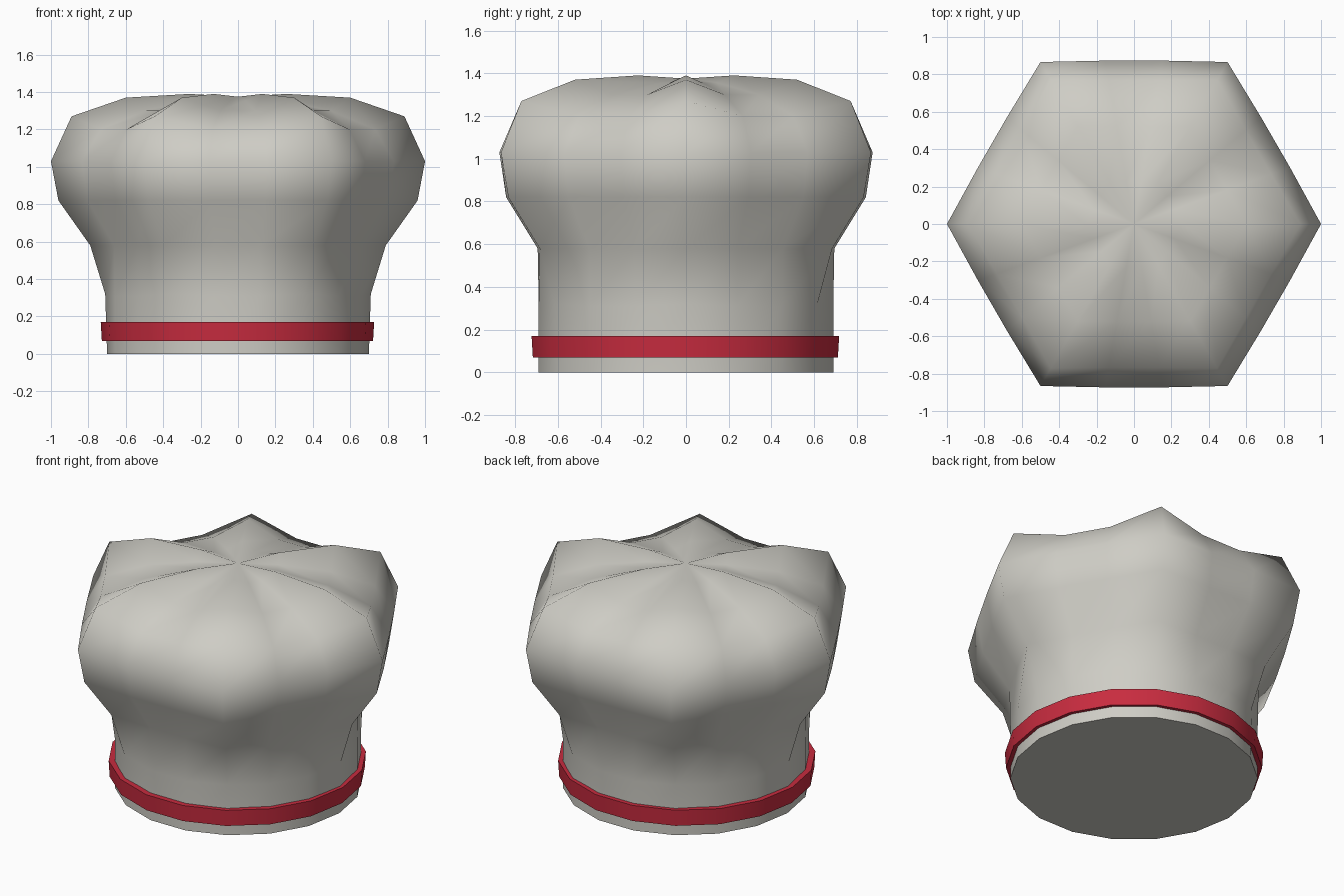
import bpy, bmesh, math

if "Cube" in bpy.data.objects:
    bpy.data.objects.remove(bpy.data.objects["Cube"])

SIDES = 18  # three columns per puffed lobe, six lobes


def material(name, rgb):
    m = bpy.data.materials.new(name)
    m.diffuse_color = (*rgb, 1)
    m.use_nodes = True
    m.node_tree.nodes["Principled BSDF"].inputs["Base Color"].default_value = m.diffuse_color
    return m


def add_object(name, bm, mat, angle):
    bmesh.ops.recalc_face_normals(bm, faces=bm.faces)
    me = bpy.data.meshes.new(name)
    bm.to_mesh(me)
    bm.free()
    me.materials.append(mat)
    ob = bpy.data.objects.new(name, me)
    bpy.context.collection.objects.link(ob)
    bpy.ops.object.select_all(action='DESELECT')
    bpy.context.view_layer.objects.active = ob
    ob.select_set(True)
    bpy.ops.object.shade_smooth_by_angle(angle=math.radians(angle))
    return ob


def ring(bm, ridge, valley, cx=0, cy=0):
    """Ring of vertices; every third one follows the ridge profile."""
    verts = []
    for i in range(SIDES):
        r, z = ridge if i % 3 == 0 else valley
        a = 2 * math.pi * i / SIDES
        verts.append(bm.verts.new((cx + r * math.cos(a), cy + r * math.sin(a), z)))
    return verts


def bridge(bm, a, b):
    for i in range(SIDES):
        j = (i + 1) % SIDES
        bm.faces.new((a[i], a[j], b[j], b[i]))


cloth = material("off_white_cloth", (0.62, 0.61, 0.56))
red = material("red_band", (0.58, 0.025, 0.05))

# Puffed hat: (radius, height) of lobe ridges and of the folds between them
profile = [
    ((0.70, 0.00), (0.70, 0.00)),
    ((0.71, 0.32), (0.70, 0.31)),
    ((0.79, 0.58), (0.705, 0.58)),
    ((0.96, 0.82), (0.855, 0.82)),
    ((1.00, 1.03), (0.887, 1.03)),
    ((0.89, 1.27), (0.78, 1.20)),
    ((0.60, 1.37), (0.53, 1.30)),
    ((0.26, 1.39), (0.23, 1.355)),
]
bm = bmesh.new()
rings = [ring(bm, ridge, valley) for ridge, valley in profile]
for lower, upper in zip(rings, rings[1:]):
    bridge(bm, lower, upper)
bm.faces.new(rings[0][::-1])
# Dimpled crown centre
crown = bm.verts.new((0, 0, 1.375))
for i in range(SIDES):
    bm.faces.new((rings[-1][i], rings[-1][(i + 1) % SIDES], crown))
add_object("hat", bm, cloth, 60)

# Band around the base
bm = bmesh.new()
section = [(0.69, 0.07), (0.725, 0.07), (0.731, 0.17), (0.69, 0.17)]
loops = [ring(bm, p, p, -0.003, -0.003) for p in section]
for k in range(4):
    bridge(bm, loops[k], loops[(k + 1) % 4])
add_object("band", bm, red, 40)
